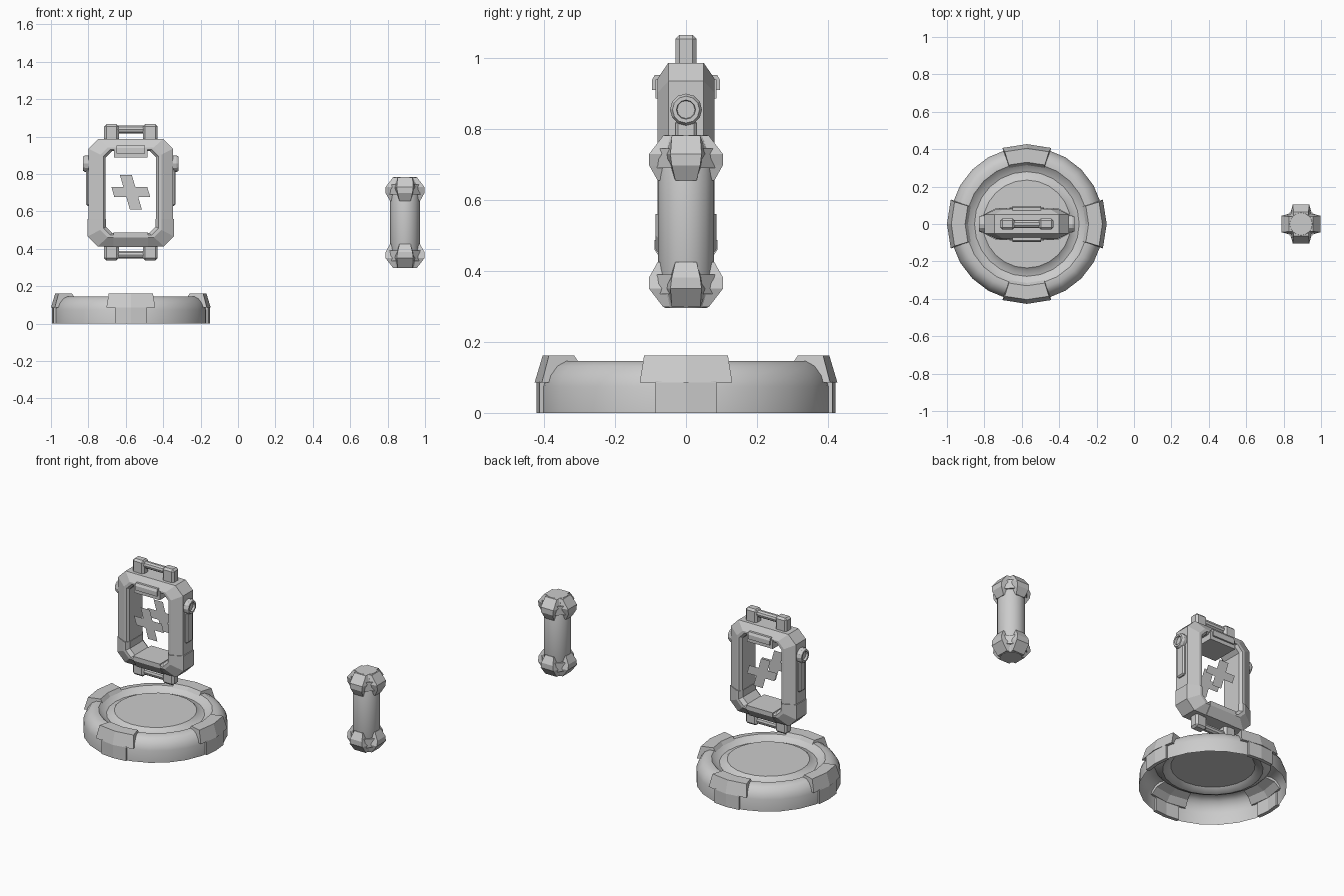
import bpy, bmesh
from math import sin, cos, pi, radians
from mathutils import Matrix, Vector

if "Cube" in bpy.data.objects:
    bpy.data.objects.remove(bpy.data.objects["Cube"])

CX = -0.573   # frame and base axis
BX = 0.893    # baton axis


def make(name, bm, loc=(0, 0, 0), smooth=False, bevel=0, normals=True):
    if normals:
        bmesh.ops.recalc_face_normals(bm, faces=bm.faces)
    me = bpy.data.meshes.new(name)
    bm.to_mesh(me)
    bm.free()
    ob = bpy.data.objects.new(name, me)
    ob.location = loc
    bpy.context.collection.objects.link(ob)
    if bevel:
        mod = ob.modifiers.new("bevel", "BEVEL")
        mod.width = bevel
        mod.segments = 1
    if smooth:
        bpy.ops.object.select_all(action='DESELECT')
        bpy.context.view_layer.objects.active = ob
        ob.select_set(True)
        bpy.ops.object.shade_smooth_by_angle(angle=radians(35))
    return ob


def skin(loops, around=False, closed=True, caps=False):
    """Quad skin through equal-length loops of points."""
    bm = bmesh.new()
    rows = [[bm.verts.new(p) for p in lp] for lp in loops]
    n, m = len(rows[0]), len(rows)
    for i in range(m if around else m - 1):
        a, b = rows[i], rows[(i + 1) % m]
        for j in range(n if closed else n - 1):
            k = (j + 1) % n
            bm.faces.new((a[j], a[k], b[k], b[j]))
    if caps:
        bm.faces.new(rows[0])
        bm.faces.new(rows[-1])
    return bm


def circle(r, z, n, axis='z'):
    pts = [(r * cos(2 * pi * i / n), r * sin(2 * pi * i / n)) for i in range(n)]
    return [(x, y, z) if axis == 'z' else (z, x, y) for x, y in pts]


def lathe(profile, n, axis='z', cap_start=True, cap_end=True):
    bm = skin([circle(r, z, n, axis) for r, z in profile])
    bm.verts.ensure_lookup_table()
    if cap_start:
        bm.faces.new(bm.verts[:n])
    if cap_end:
        bm.faces.new(bm.verts[-n:])
    return bm


def prism(poly, x0, x1):
    return skin([[(x, y, z) for y, z in poly] for x in (x0, x1)], caps=True)


def box(x0, x1, y, z0, z1):
    return prism([(-y, z0), (y, z0), (y, z1), (-y, z1)], x0, x1)


def arc_block(profile, steps=(-1, 0, 1)):
    """Curved block facing +x; profile rows are (radius, z, half angle in degrees)."""
    return skin([[(r * cos(radians(a * s)), r * sin(radians(a * s)), z)
                  for r, z, a in profile] for s in steps], caps=True)


def turned(bm, deg):
    bm.transform(Matrix.Rotation(radians(deg), 4, 'Z'))
    return bm


# Base shell: outer wall, rim, groove and raised centre disc
make("base_shell", lathe([(.412, 0), (.412, .075), (.402, .105), (.382, .132), (.355, .146),
                          (.325, .146), (.305, .128), (.28, .118), (.255, .124), (.235, .14)],
                         24, cap_start=False), (CX, 0, 0), smooth=True)

# Four clamps around the base
for i in range(4):
    make("base_clamp", turned(arc_block([
        (.427, .085, 17.8), (.404, .162, 17), (.33, .162, 17), (.315, .14, 17.5),
        (.37, .12, 17.8), (.4, .085, 17.8)]), 90 * i), (CX, 0, 0))
    make("base_clamp_leg", turned(arc_block([
        (.422, 0, 11.7), (.422, .09, 11.7), (.4, .09, 11.7), (.4, 0, 11.7)]), 90 * i), (CX, 0, 0))


# Frame: bevelled section swept around a rectangle with cut corners
def outline(o, y):
    w, t, b, c = .225 - o, .987 - .72 * o, .417 + .72 * o, .052 - .2 * o
    return [(w, y, b + c), (w, y, t - c), (w - c, y, t), (c - w, y, t),
            (-w, y, t - c), (-w, y, b + c), (c - w, y, b), (w - c, y, b)]


def frame(grow):
    sec = [(-grow, .05), (.062, .08 + grow), (.078, .08 + grow), (.09 + grow / 2, .065)]
    sec = [(o, -y) for o, y in sec] + [(o, y) for o, y in reversed(sec)]
    return skin([outline(o, y) for o, y in sec], around=True)


make("frame", frame(0), (CX, 0, 0))

# Lower sleeve over the bottom of the frame
bm = frame(.006)
bmesh.ops.bisect_plane(bm, geom=bm.verts[:] + bm.edges[:] + bm.faces[:], plane_co=Vector((0, 0, .56)),
                       plane_no=Vector((0, 0, 1)), clear_outer=True)
bmesh.ops.holes_fill(bm, edges=[e for e in bm.edges if e.is_boundary], sides=0)
make("frame_lower_sleeve", bm, (CX, 0, 0))
make("frame_bottom_block", prism([(-.055, .41), (.055, .41), (.089, .46), (.089, .487),
                                  (-.089, .487), (-.089, .46)], -.092, .092), (CX, 0, 0))

# Clip through the top beam, with a raised bar on both faces
make("top_clip", box(-.09, .09, .086, .887, .94), (CX, 0, 0))
for s in (-1, 1):
    make("clip_bar", prism([(s * y, z) for y, z in (
        (.07, .953), (.088, .953), (.096, .938), (.096, .91), (.07, .91))], -.076, .076), (CX, 0, 0))

# Handles above and below
for z0, z1, zb in ((.97, 1.066, 1.038), (.338, .43, .368)):
    for s in (-1, 1):
        a, b = sorted((s * .064, s * .143))
        make("handle_block", box(a, b, .03, z0, z1), (CX, 0, 0), bevel=.012)
    make("handle_bar", lathe([(.022, -.08), (.022, .08)], 10, 'x'), (CX, 0, zb), smooth=True)

# Side knobs and strips
for s in (-1, 1):
    make("side_knob", lathe([(.045, s * .2), (.045, s * .243), (.038, s * .256), (.027, s * .256),
                             (.025, s * .243)], 12, 'x'), (CX, 0, .855))
    a, b = sorted((s * .21, s * .24))
    make("side_strip", box(a, b, .03, .63, .825), (CX, 0, 0), bevel=.008)

# Slanted plus sign as flat panels, front and back
for y in (-.065, .065):
    a, h, u, v = .032, .092, .096, .027
    pts = [(-a, h), (a, h), (a, v), (u, v), (u, -v), (a, -v),
           (a, -h), (-a, -h), (-a, -v), (-u, -v), (-u, v), (-a, v)]
    bm = bmesh.new()
    bm.faces.new([bm.verts.new((x - .29 * z, y, z)) for x, z in pts])
    make("plus_panel", bm, (CX, 0, .703))

# Baton body
make("baton_body", lathe([(.06, -.244), (.079, -.2), (.079, .2), (.06, .244)], 16),
     (BX, 0, .54), smooth=True)

# Four guards and four small plates at each end of the baton
for s in (-1, 1):
    for i in range(4):
        # rows: half width, radius, height
        rows = [(.03, .08, .115), (.045, .104, .158), (.06, .104, .19), (.04, .064, .242)]
        outer = [[(r, w, s * z), (r, -w, s * z)] for w, r, z in rows]
        outer[1] = [(.104, .04, s * .158), (.104, -.04, s * .158)]
        outer[2] = [(.104, .044, s * .19), (.104, -.044, s * .19)]
        inner = [[(.045, -w, s * z), (.045, w, s * z)] for w, r, z in rows]
        make("baton_guard", turned(skin([o + n for o, n in zip(outer, inner)], caps=True), 90 * i),
             (BX, 0, .54))
        make("baton_plate", turned(box(.06, .086, .03, s * .15, s * .205), 90 * i + 45), (BX, 0, .54))
